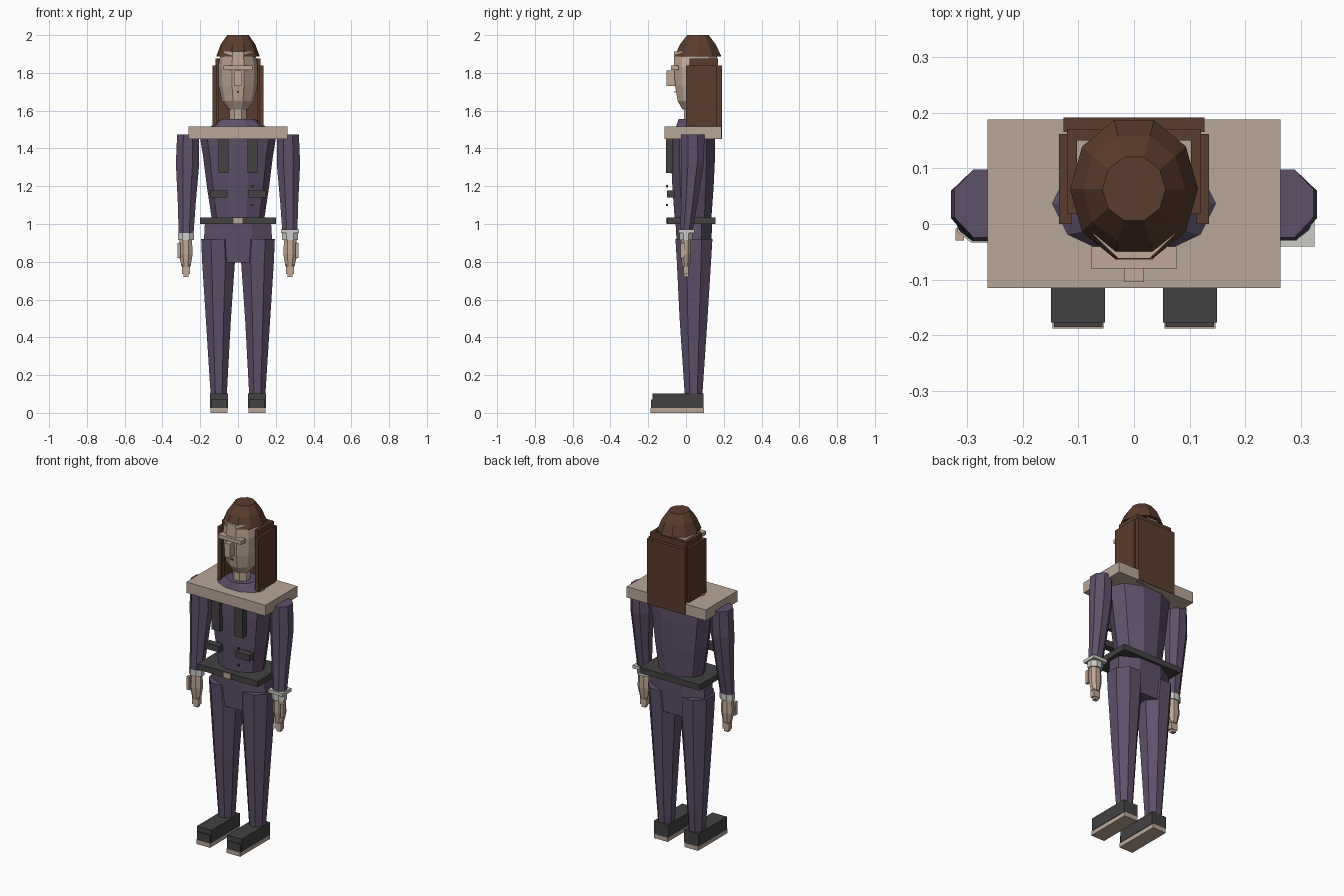
import bpy, bmesh, math

if "Cube" in bpy.data.objects:
    bpy.data.objects.remove(bpy.data.objects["Cube"])


def material(name, rgb):
    m = bpy.data.materials.new(name)
    lin = [(c / 255 / 12.92) if c < 10 else ((c / 255 + 0.055) / 1.055) ** 2.4 for c in rgb]
    m.diffuse_color = (*lin, 1)
    m.use_nodes = True
    m.node_tree.nodes["Principled BSDF"].inputs["Base Color"].default_value = m.diffuse_color
    return m


PURPLE = material("purple_cloth", (94, 80, 106))
SKIN = material("skin", (192, 168, 151))
TAN = material("tan_cloth", (184, 166, 152))
HAIR = material("brown_hair", (91, 60, 45))
DARK = material("dark_leather", (67, 65, 65))
WHITE = material("pale_cuff", (203, 204, 199))


def finish(name, bm, mat):
    bmesh.ops.recalc_face_normals(bm, faces=bm.faces)
    me = bpy.data.meshes.new(name)
    bm.to_mesh(me)
    bm.free()
    me.materials.append(mat)
    ob = bpy.data.objects.new(name, me)
    bpy.context.collection.objects.link(ob)
    return ob


def box(name, x, y, z, mat):
    """Box from (min, max) ranges."""
    bm = bmesh.new()
    bmesh.ops.create_cube(bm, size=1)
    for v in bm.verts:
        v.co = [r[0] + (c + 0.5) * (r[1] - r[0]) for c, r in zip(v.co, (x, y, z))]
    return finish(name, bm, mat)


def loft(name, rings, sides, mat, turn=0.0):
    """Stack of elliptical rings (cx, cy, z, rx, ry) with capped ends."""
    bm = bmesh.new()
    loops = []
    for cx, cy, z, rx, ry in rings:
        loops.append([bm.verts.new((cx + rx * math.cos(turn + 2 * math.pi * i / sides),
                                    cy + ry * math.sin(turn + 2 * math.pi * i / sides), z))
                      for i in range(sides)])
    for a, b in zip(loops, loops[1:]):
        for i in range(sides):
            j = (i + 1) % sides
            bm.faces.new((a[i], a[j], b[j], b[i]))
    bm.faces.new(loops[0])
    bm.faces.new(loops[-1])
    return finish(name, bm, mat)


def span(s, a, b):
    """x range on side s."""
    return tuple(sorted((s * a, s * b)))


# Torso, collar and pelvis
loft("torso", [(0, .037, 1.0, .135, .10), (0, .037, 1.2, .165, .115), (0, .037, 1.36, .185, .123),
               (0, .037, 1.45, .20, .123), (0, .037, 1.515, .147, .095), (0, .037, 1.555, .09, .08)],
     10, PURPLE)
loft("pelvis", [(0, .042, .795, .20, .09), (0, .042, .92, .195, .10), (0, .042, 1.0, .19, .105)],
     8, PURPLE, math.pi / 8)
box("shoulder_cape", (-.263, .263), (-.115, .188), (1.45, 1.515), TAN)

# Belt and chest details
box("belt", (-.2, .2), (-.1, .155), (1.0, 1.035), DARK)
box("buckle", (-.025, .025), (-.107, -.09), (1.002, 1.033), TAN)
for z in (1.10, 1.20):
    box("button", (.068, .082), (-.107, -.096), (z - .006, z + .006), DARK)

# Head and neck
loft("neck", [(0, .035, 1.5, .05, .05), (0, .035, 1.66, .05, .05)], 8, SKIN, math.pi / 8)
loft("head", [(0, .03, 1.605, .05, .05), (0, .04, 1.65, .085, .088), (0, .047, 1.73, .102, .11),
              (0, .05, 1.83, .106, .12), (0, .05, 1.912, .09, .118)], 10, SKIN)
box("brow", (-.077, .077), (-.08, -.04), (1.815, 1.838), SKIN)
box("nose", (-.018, .018), (-.104, -.05), (1.73, 1.812), SKIN)
box("mouth", (-.006, .006), (-.062, -.055), (1.695, 1.703), DARK)

# Hair cap and long hair panels
loft("hair_cap", [(0, .063, 1.888, .115, .13), (0, .063, 1.95, .092, .10), (0, .063, 2.0, .057, .06)],
     10, HAIR)
box("back_hair", (-.127, .127), (.165, .191), (1.45, 1.84), HAIR)
box("upper_back_hair", (-.12, .12), (.15, .17), (1.52, 1.875), HAIR)

for s, side in ((-1, "right"), (1, "left")):
    box(side + "_hair_panel", span(s, .112, .135), (0, .162), (1.515, 1.84), HAIR)
    box(side + "_inner_hair", span(s, .102, .12), (.018, .17), (1.515, 1.875), HAIR)
    # Chest strap and pocket
    box(side + "_strap", span(s, .049, .104), (-.105, -.07), (1.27, 1.45), DARK)
    box(side + "_pocket", span(s, .055, .148), (-.1, -.06), (1.14, 1.177), DARK)
    # Arm, cuff and hand
    loft(side + "_arm", [(s * .275, 0, .94, .042, .033), (s * .271, .018, 1.12, .052, .048),
                         (s * .267, .035, 1.32, .067, .064), (s * .265, .037, 1.475, .062, .066)],
         8, PURPLE, math.pi / 8)
    loft(side + "_cuff", [(s * .275, 0, .915, .046, .036), (s * .275, 0, .953, .046, .036)],
         8, WHITE, math.pi / 8)
    loft(side + "_hand", [(s * .275, 0, .775, .026, .022), (s * .277, 0, .84, .04, .03),
                          (s * .277, 0, .92, .036, .028)], 8, SKIN, math.pi / 8)
    box(side + "_fingers", span(s, .254, .296), (-.014, .014), (.735, .785), SKIN)
    box(side + "_finger_tips", span(s, .262, .288), (-.01, .012), (.72, .74), SKIN)
    box(side + "_thumb", span(s, .305, .321), (-.03, -.008), (.82, .90), SKIN)
    # Leg
    loft(side + "_leg", [(s * .102, .04, .09, .046, .05), (s * .104, .04, .5, .072, .08),
                         (s * .103, .042, .8, .094, .098), (s * .108, .042, .92, .094, .106)],
         8, PURPLE, math.pi / 8)
    # Shoe
    box(side + "_shoe", span(s, .052, .149), (-.177, .092), (.026, .102), DARK)
    box(side + "_toe", span(s, .057, .144), (-.185, -.17), (.026, .072), DARK)
    box(side + "_sole", span(s, .055, .146), (-.188, .095), (0, .026), TAN)

# Wrist band on one arm
box("wrist_band", (.228, .324), (-.04, .045), (.953, .972), WHITE)
